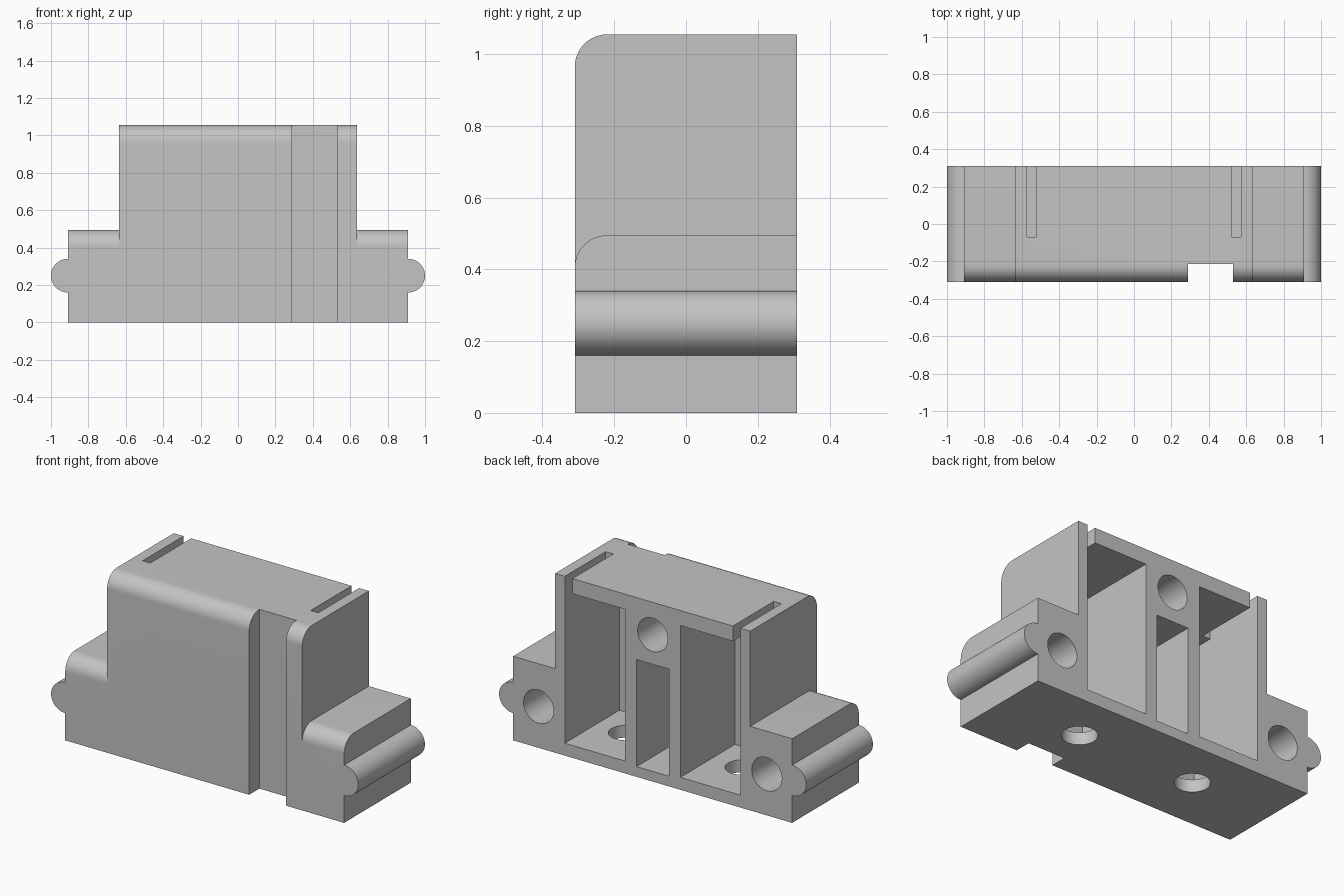
import bpy, bmesh, math

if "Cube" in bpy.data.objects:
    bpy.data.objects.remove(bpy.data.objects["Cube"])

grey = bpy.data.materials.new("light grey")
grey.diffuse_color = (0.55, 0.55, 0.55, 1)
grey.use_nodes = True
grey.node_tree.nodes["Principled BSDF"].inputs["Base Color"].default_value = grey.diffuse_color
D = 0.31   # half depth
R = 0.09   # front rounding and side rail radius


def prism(name, pts, vec, place):
    """Extrude a 2D outline; place() maps its points into space."""
    bm = bmesh.new()
    face = bm.faces.new([bm.verts.new(place(a, b)) for a, b in pts])
    new = bmesh.ops.extrude_face_region(bm, geom=[face])["geom"]
    bmesh.ops.translate(bm, vec=vec, verts=[v for v in new if isinstance(v, bmesh.types.BMVert)])
    bmesh.ops.recalc_face_normals(bm, faces=bm.faces)
    me = bpy.data.meshes.new(name)
    bm.to_mesh(me)
    bm.free()
    me.materials.append(grey)
    ob = bpy.data.objects.new(name, me)
    bpy.context.collection.objects.link(ob)
    return ob


def box(name, x0, x1, y0, y1, z0, z1):
    return prism(name, [(x0, y0), (x1, y0), (x1, y1), (x0, y1)], (0, 0, z1 - z0),
                 lambda a, b: (a, b, z0))


def circle(cx, cy, r, n=48):
    return [(cx + r * math.cos(2 * math.pi * i / n), cy + r * math.sin(2 * math.pi * i / n))
            for i in range(n)]


def rounded_block(name, half, top):
    """Block with a rounded upper front edge."""
    arc = [(-D + R - R * math.sin(t), top - R + R * math.cos(t))
           for t in (math.pi / 2 * i / 12 for i in range(13))]
    return prism(name, [(-D, 0), (D, 0), (D, top)] + arc, (2 * half, 0, 0),
                 lambda a, b: (-half, a, b))


def combine(target, other, op):
    m = target.modifiers.new(other.name, "BOOLEAN")
    m.operation, m.object, m.solver = op, other, "EXACT"
    bpy.context.view_layer.objects.active = target
    bpy.ops.object.modifier_apply(modifier=m.name)
    bpy.data.objects.remove(other)


# Main housing with low side flanges
housing = rounded_block("housing", 0.635, 1.055)
combine(housing, rounded_block("flange", 0.908, 0.495), "UNION")

# Half-round rails on both ends
for s in (-1, 1):
    rail = prism("rail", circle(s * 0.91, 0.25, R), (0, 2 * D, 0), lambda a, b: (a, -D, b))
    combine(housing, rail, "UNION")

# Groove down the front
combine(housing, box("groove", 0.29, 0.53, -0.5, -0.215, -0.1, 1.2), "DIFFERENCE")

# Rear compartments, lid slots, floor holes and side screw holes
for s in (-1, 1):
    a, b = sorted((s * 0.18, s * 0.572))
    combine(housing, box("compartment", a, b, -0.198, 0.4, 0.073, 0.966), "DIFFERENCE")
    a, b = sorted((s * 0.522, s * 0.572))
    combine(housing, box("slot", a, b, -0.07, 0.4, 0.9, 1.2), "DIFFERENCE")
    hole = prism("floor_hole", circle(s * 0.38, 0.015, 0.095), (0, 0, 0.3),
                 lambda p, q: (p, q, -0.1))
    combine(housing, hole, "DIFFERENCE")
    hole = prism("screw_hole", circle(s * 0.743, 0.243, 0.098), (0, 0.6, 0),
                 lambda p, q: (p, -0.198, q))
    combine(housing, hole, "DIFFERENCE")

# Central pocket and upper screw hole
combine(housing, box("pocket", -0.105, 0.105, -0.198, 0.4, 0.06, 0.69), "DIFFERENCE")
hole = prism("top_hole", circle(0, 0.864, 0.098), (0, 0.6, 0), lambda p, q: (p, -0.198, q))
combine(housing, hole, "DIFFERENCE")

# Smooth the rounded parts, keep the edges sharp
bpy.ops.object.select_all(action="DESELECT")
housing.select_set(True)
bpy.context.view_layer.objects.active = housing
bpy.ops.object.shade_smooth_by_angle(angle=math.radians(30))
